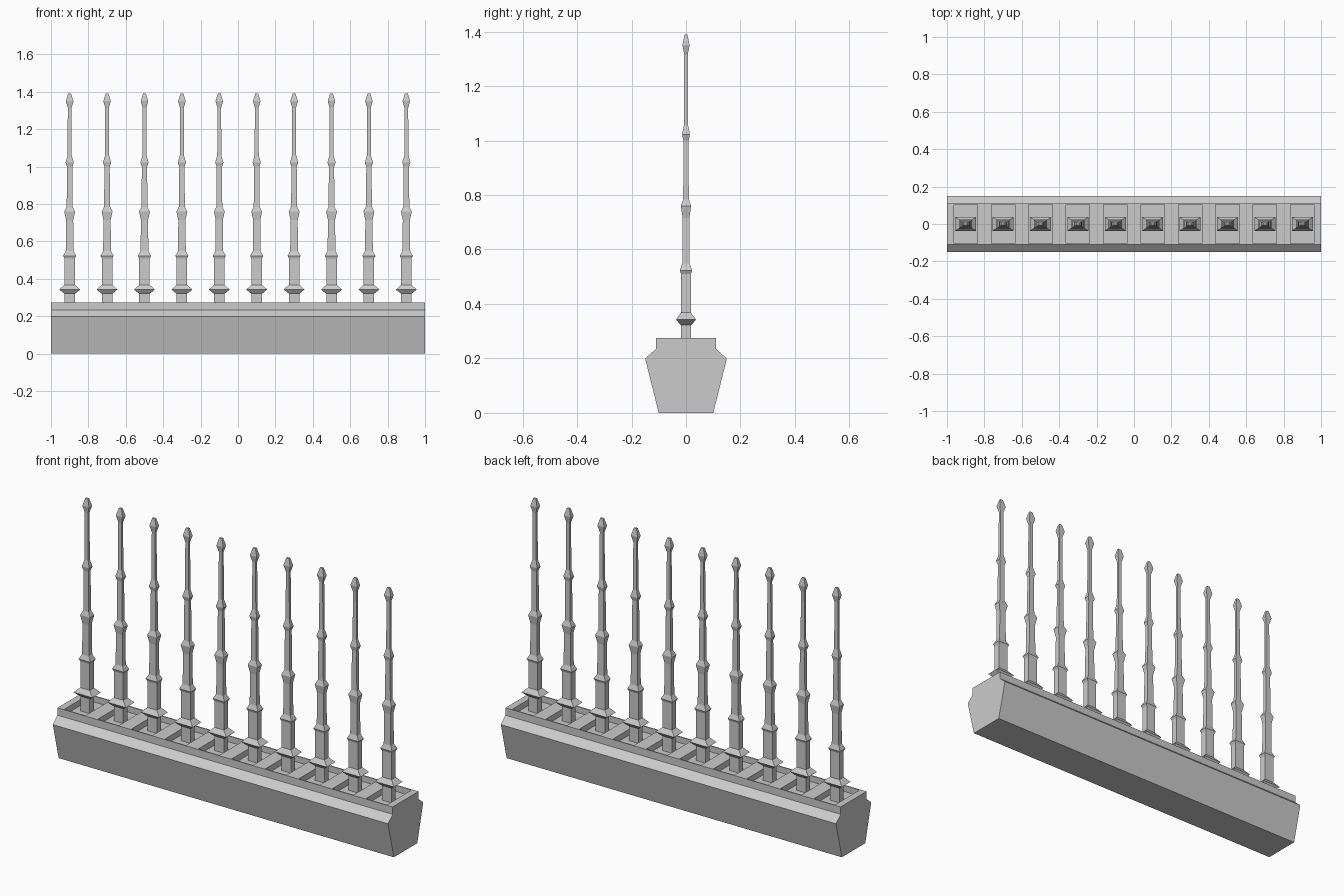
import bpy, bmesh

if "Cube" in bpy.data.objects:
    bpy.data.objects.remove(bpy.data.objects["Cube"])

grey = bpy.data.materials.new("light grey metal")
grey.diffuse_color = (0.6, 0.6, 0.6, 1)
grey.use_nodes = True
grey.node_tree.nodes["Principled BSDF"].inputs["Base Color"].default_value = grey.diffuse_color

PIN_X = [-0.9 + 0.2 * i for i in range(10)]
FLOOR = 0.243          # pocket floor height


def make_object(name, bm):
    bmesh.ops.recalc_face_normals(bm, faces=bm.faces)
    mesh = bpy.data.meshes.new(name)
    bm.to_mesh(mesh)
    bm.free()
    mesh.materials.append(grey)
    ob = bpy.data.objects.new(name, mesh)
    bpy.context.collection.objects.link(ob)
    return ob


def loft(bm, rings):
    """Join equal-sized rings of points into a closed skin."""
    loops = [[bm.verts.new(p) for p in ring] for ring in rings]
    n = len(loops[0])
    for a, b in zip(loops, loops[1:]):
        for i in range(n):
            j = (i + 1) % n
            bm.faces.new((a[i], a[j], b[j], b[i]))
    bm.faces.new(loops[0][::-1])
    bm.faces.new(loops[-1])


def rect(x, hx, hy, z):
    return [(x - hx, -hy, z), (x + hx, -hy, z), (x + hx, hy, z), (x - hx, hy, z)]


# Base: flared profile with a stepped top, extruded along x
half = [(0.10, 0), (0.15, 0.20), (0.11, 0.235), (0.11, 0.275)]
profile = half + [(-y, z) for y, z in reversed(half)]
bm = bmesh.new()
loft(bm, [[(x, y, z) for y, z in profile] for x in (-1, 1)])
base = make_object("base", bm)

# Shallow rectangular pockets cut in the top of the base
bm = bmesh.new()
for x in PIN_X:
    loft(bm, [rect(x, 0.063, 0.104, FLOOR), rect(x, 0.063, 0.104, 0.35)])
cutter = make_object("pocket_cutter", bm)
cutter.hide_render = True
cutter.hide_set(True)
cut = base.modifiers.new("pockets", 'BOOLEAN')
cut.operation = 'DIFFERENCE'
cut.solver = 'EXACT'
cut.object = cutter

# Pins: stepped four-sided shafts with collars (half width in x, z)
pin = [(0.028, FLOOR - 0.003), (0.028, 0.322), (0.034, 0.325), (0.056, 0.343),
       (0.028, 0.368), (0.028, 0.51), (0.035, 0.523), (0.021, 0.548),
       (0.019, 0.715), (0.029, 0.76), (0.016, 0.785), (0.014, 1.0),
       (0.022, 1.022), (0.011, 1.06), (0.010, 1.315), (0.020, 1.35),
       (0.008, 1.39)]
for i, x in enumerate(PIN_X):
    bm = bmesh.new()
    loft(bm, [rect(x, r, r * 0.65, z) for r, z in pin])
    make_object(f"pin_{i + 1}", bm)
